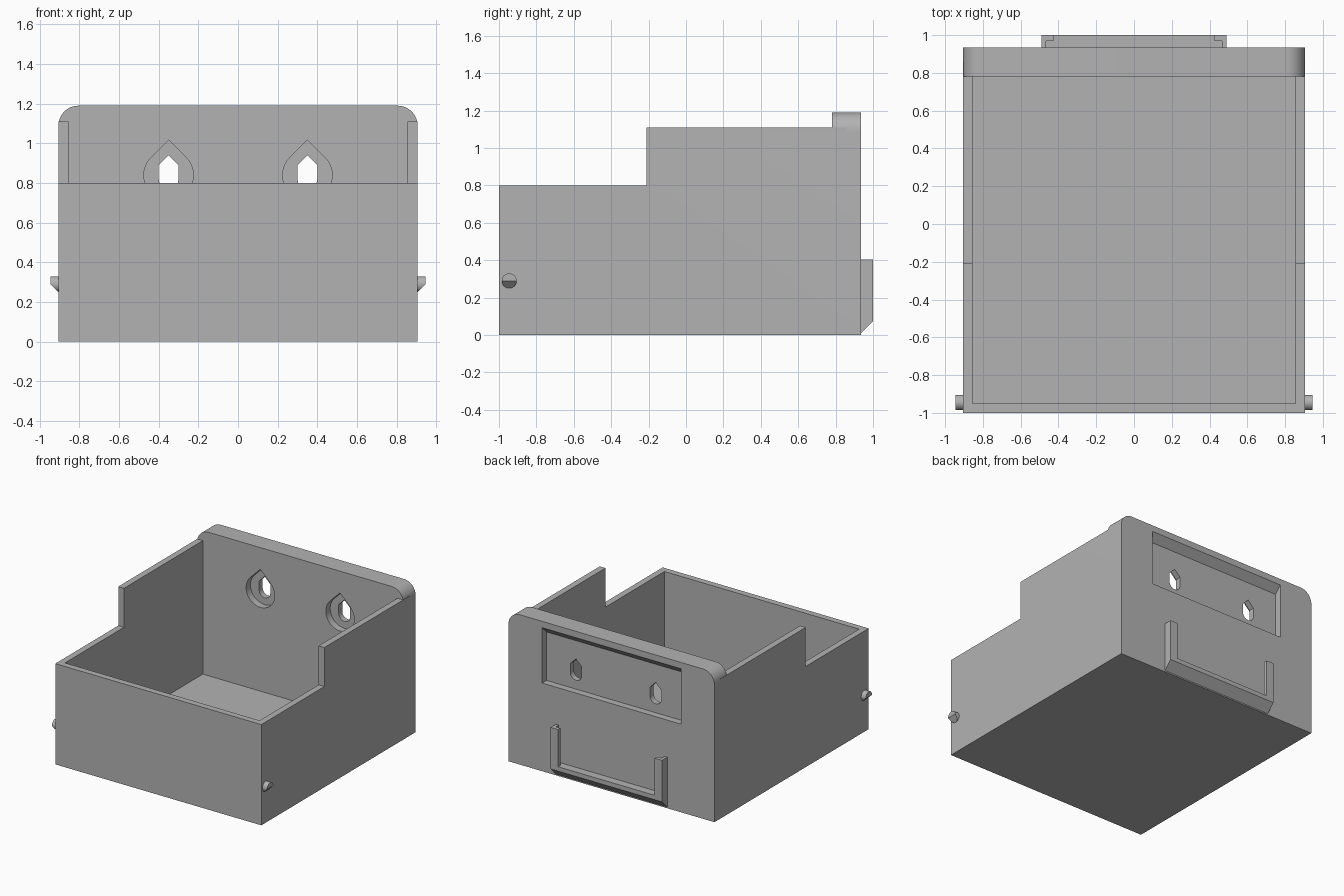
import bpy, bmesh
from math import sin, cos, pi, radians

cube = bpy.data.objects.get("Cube")
if cube:
    bpy.data.objects.remove(cube, do_unlink=True)

grey = bpy.data.materials.new("grey plastic")
grey.use_nodes = True
colour = (0.45, 0.45, 0.45, 1)
grey.diffuse_color = colour
grey.node_tree.nodes["Principled BSDF"].inputs["Base Color"].default_value = colour

W, BACK, INNER, WALL = 0.905, 0.935, 0.78, 0.05


def prism(name, outline, axis, lo, hi):
    """Extrude a 2D outline along an axis: x takes (y, z), y takes (x, z), z takes (x, y)."""
    place = {"x": lambda a, b, t: (t, a, b),
             "y": lambda a, b, t: (a, t, b),
             "z": lambda a, b, t: (a, b, t)}[axis]
    bm = bmesh.new()
    base = bm.faces.new([bm.verts.new(place(a, b, lo)) for a, b in outline])
    moved = bmesh.ops.extrude_face_region(bm, geom=[base])["geom"]
    bmesh.ops.translate(bm, vec=place(0, 0, hi - lo),
                        verts=[g for g in moved if isinstance(g, bmesh.types.BMVert)])
    bmesh.ops.recalc_face_normals(bm, faces=bm.faces)
    mesh = bpy.data.meshes.new(name)
    bm.to_mesh(mesh)
    bm.free()
    mesh.materials.append(grey)
    obj = bpy.data.objects.new(name, mesh)
    bpy.context.collection.objects.link(obj)
    return obj


def rect(a0, a1, b0, b1):
    return [(a0, b0), (a1, b0), (a1, b1), (a0, b1)]


def arc(cx, cz, r, start, end, n):
    """Points on an arc, angles in degrees."""
    angles = [radians(start + (end - start) * i / n) for i in range(n + 1)]
    return [(cx + r * cos(t), cz + r * sin(t)) for t in angles]


def combine(target, tool, operation):
    """Apply a boolean, then delete the tool."""
    mod = target.modifiers.new("shape", "BOOLEAN")
    mod.operation, mod.solver, mod.object = operation, "EXACT", tool
    bpy.context.view_layer.objects.active = target
    bpy.ops.object.modifier_apply(modifier=mod.name)
    bpy.data.objects.remove(tool, do_unlink=True)


# Tub with low front and stepped side walls
side = [(-1, 0), (0.86, 0), (0.86, 1.11), (-0.21, 1.11), (-0.21, 0.8), (-1, 0.8)]
bin_body = prism("bin_body", side, "x", -W, W)

# Thick back panel with rounded top corners
panel = [(-W, 0), (W, 0)] + arc(W - 0.1, 1.09, 0.1, 0, 90, 12) + arc(0.1 - W, 1.09, 0.1, 90, 180, 12)
combine(bin_body, prism("panel", panel, "y", INNER, BACK), "UNION")

# Cavity
inner = W - WALL
combine(bin_body, prism("cavity", rect(-inner, inner, WALL - 1, INNER), "z", WALL, 2), "DIFFERENCE")

# Shallow pocket in the back, with a sloped ceiling
pocket = [(0.88, 0.70), (0.96, 0.70), (0.96, 1.165), (0.88, 1.085)]
combine(bin_body, prism("pocket", pocket, "x", -0.61, 0.61), "DIFFERENCE")

# Teardrop screw seats and pointed slots
for x in (-0.35, 0.35):
    seat = arc(x, 0.84, 0.125, 135, 405, 30) + [(x, 0.84 + 0.125 * 2 ** 0.5)]
    combine(bin_body, prism("seat", seat, "y", 0.7, 0.835), "DIFFERENCE")
    slot = arc(x, 0.82, 0.05, 180, 360, 8) + [(x + 0.05, 0.89), (x, 0.94), (x - 0.05, 0.89)]
    combine(bin_body, prism("slot", slot, "y", 0.7, 1), "DIFFERENCE")

# Merge flat regions
bm = bmesh.new()
bm.from_mesh(bin_body.data)
bmesh.ops.remove_doubles(bm, verts=bm.verts, dist=0.0001)
bmesh.ops.dissolve_limit(bm, angle_limit=radians(1), verts=bm.verts, edges=bm.edges)
bm.to_mesh(bin_body.data)
bm.free()

# Label holder: bar with a sloped underside and two lipped uprights
outer, lip, leg = 0.49, 0.425, 0.465
bracket = [(BACK, 0.01), (1, 0.075), (1, 0.405), (BACK, 0.405)]
label_holder = prism("label_holder", bracket, "x", -outer, outer)
combine(label_holder, prism("opening", rect(-lip, lip, 0.9, 1.1), "z", 0.11, 1), "DIFFERENCE")
combine(label_holder, prism("groove", rect(-leg, leg, 0.9, 0.97), "z", 0.11, 1), "DIFFERENCE")

# Side pegs with the lower half cut at a slant
pegs = []
for s, name in ((1, "left_peg"), (-1, "right_peg")):
    peg = prism(name, arc(-0.945, 0.29, 0.04, 0, 345, 23), "x", s * (W - 0.01), s * 0.945)
    wedge = [(s * 0.865, 0.21), (s * 0.985, 0.21), (s * 0.985, 0.33)]
    combine(peg, prism("wedge", wedge, "y", -1.1, -0.8), "DIFFERENCE")
    pegs.append(peg)

# Smooth the curves, keep edges sharp
for obj in [bin_body, label_holder] + pegs:
    bpy.ops.object.select_all(action="DESELECT")
    obj.select_set(True)
    bpy.context.view_layer.objects.active = obj
    bpy.ops.object.shade_smooth_by_angle(angle=radians(30))
